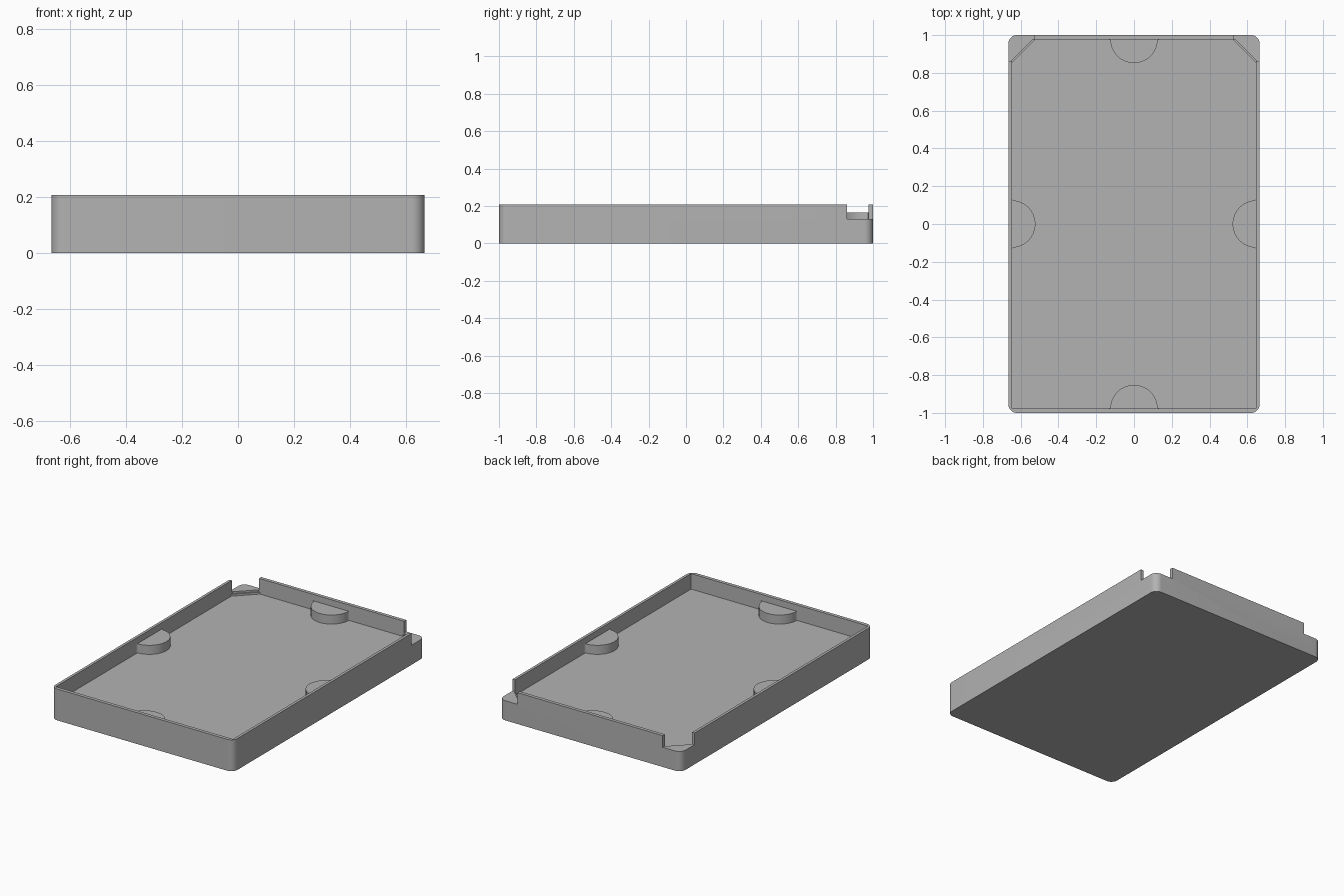
import bpy
import bmesh
import math

if "Cube" in bpy.data.objects:
    bpy.data.objects.remove(bpy.data.objects["Cube"], do_unlink=True)

# Main dimensions
HALF_X, HALF_Y, HEIGHT = 0.665, 1.0, 0.207
IN_X, IN_Y = 0.647, 0.977
FLOOR, TAB_TOP, NOTCH = 0.105, 0.165, 0.13
CORNER_R, TAB_R = 0.045, 0.125
NOTCH_X, NOTCH_Y = 0.53, 0.86

grey = bpy.data.materials.new("matte grey")
grey.use_nodes = True
colour = (0.45, 0.45, 0.45, 1)
grey.diffuse_color = colour
grey.node_tree.nodes["Principled BSDF"].inputs["Base Color"].default_value = colour


def prism(name, outline, z0, z1):
    """Extrude a flat outline between two heights."""
    bm = bmesh.new()
    face = bm.faces.new([bm.verts.new((x, y, z0)) for x, y in outline])
    top = bmesh.ops.extrude_face_region(bm, geom=[face])["geom"]
    bmesh.ops.translate(bm, vec=(0, 0, z1 - z0),
                        verts=[g for g in top if isinstance(g, bmesh.types.BMVert)])
    bmesh.ops.recalc_face_normals(bm, faces=bm.faces)
    mesh = bpy.data.meshes.new(name)
    bm.to_mesh(mesh)
    bm.free()
    mesh.materials.append(grey)
    obj = bpy.data.objects.new(name, mesh)
    bpy.context.collection.objects.link(obj)
    return obj


def rectangle(x0, x1, y0, y1):
    return [(x0, y0), (x1, y0), (x1, y1), (x0, y1)]


def arc(cx, cy, r, start, end, steps):
    angles = [math.radians(start + (end - start) * i / steps) for i in range(steps + 1)]
    return [(cx + r * math.cos(a), cy + r * math.sin(a)) for a in angles]


def activate(obj):
    bpy.ops.object.select_all(action='DESELECT')
    obj.select_set(True)
    bpy.context.view_layer.objects.active = obj


def cut(obj, cutter):
    cutter.hide_render = True
    mod = obj.modifiers.new("cut", 'BOOLEAN')
    mod.operation = 'DIFFERENCE'
    mod.solver = 'EXACT'
    mod.object = cutter
    activate(obj)
    bpy.ops.object.modifier_apply(modifier=mod.name)
    bpy.data.objects.remove(cutter, do_unlink=True)


def smooth(obj):
    activate(obj)
    bpy.ops.object.shade_smooth_by_angle(angle=math.radians(30))


# Tray body with rounded corners
outline = []
for i, (sx, sy) in enumerate([(1, 1), (-1, 1), (-1, -1), (1, -1)]):
    outline += arc(sx * (HALF_X - CORNER_R), sy * (HALF_Y - CORNER_R),
                   CORNER_R, i * 90, i * 90 + 90, 10)
tray = prism("tray_body", outline, 0, HEIGHT)

# Hollow interior and two open back corners
cut(tray, prism("cavity_cutter", rectangle(-IN_X, IN_X, -IN_Y, IN_Y), FLOOR, 0.4))
for side in (-1, 1):
    xs = sorted((side * NOTCH_X, side * 0.8))
    cut(tray, prism("notch_cutter", rectangle(*xs, NOTCH_Y, 1.2), NOTCH, 0.4))
smooth(tray)

# Stepped diagonal fillers in the open corners
for side, label in ((1, "left"), (-1, "right")):
    for step, (size, top) in enumerate(((0.112, NOTCH), (0.124, NOTCH - 0.012))):
        corner = [(side * (IN_X - size), IN_Y), (side * IN_X, IN_Y - size),
                  (side * IN_X, IN_Y)]
        prism(f"{label}_corner_step_{step + 1}", corner, FLOOR, top)

# Half-round support tabs, flaring slightly where they meet the walls
profile = ([(-TAB_R - 0.01, 0), (-TAB_R - 0.003, 0.004)]
           + arc(0, 0, TAB_R, 175, 5, 32)
           + [(TAB_R + 0.003, 0.004), (TAB_R + 0.01, 0)])
for label, wall, turn in (("front", IN_Y, 0), ("left", IN_X, 90),
                          ("back", IN_Y, 180), ("right", IN_X, 270)):
    c, s = round(math.cos(math.radians(turn))), round(math.sin(math.radians(turn)))
    points = [(c * u - s * (v - wall), s * u + c * (v - wall)) for u, v in profile]
    smooth(prism(f"{label}_support_tab", points, FLOOR, TAB_TOP))
